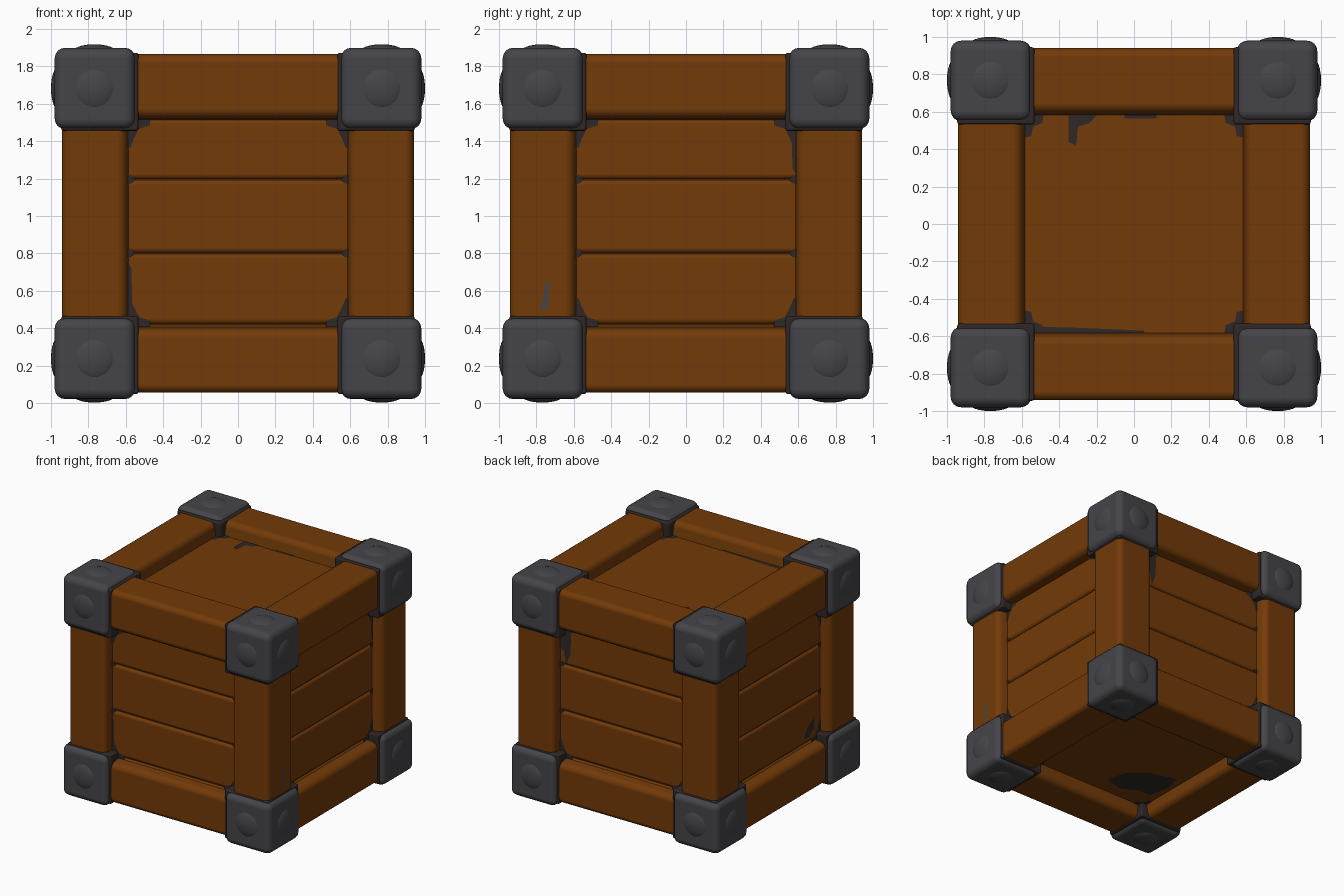
import bpy, bmesh, math
from mathutils import Vector

if "Cube" in bpy.data.objects:
    bpy.data.objects.remove(bpy.data.objects["Cube"])

ZC = 0.96            # height of the crate's centre
D, H = 0.85, 0.79    # panel distance from the centre: sides, top/bottom


def material(name, rgb):
    m = bpy.data.materials.new(name)
    m.diffuse_color = (*rgb, 1)
    m.use_nodes = True
    m.node_tree.nodes["Principled BSDF"].inputs["Base Color"].default_value = m.diffuse_color
    return m


WOOD = material("brown wood", (0.170, 0.043, 0.0025))
METAL = material("grey metal", (0.060, 0.058, 0.066))
DARK = material("dark stain", (0.028, 0.020, 0.020))


def finish(name, bm, mat, smooth=True):
    me = bpy.data.meshes.new(name)
    bm.to_mesh(me)
    bm.free()
    me.materials.append(mat)
    for p in me.polygons:
        p.use_smooth = smooth
    ob = bpy.data.objects.new(name, me)
    bpy.context.collection.objects.link(ob)
    return ob


def box(name, centre, size, bevel, mat, splay=0.0, along=None):
    """Rounded box; splay slants a beam's two inner sides towards the panels."""
    bm = bmesh.new()
    bmesh.ops.create_cube(bm, size=1)
    bmesh.ops.scale(bm, vec=size, verts=bm.verts)
    if splay:
        cross = [a for a in range(3) if a != along]
        inward = [-1 if (centre[a] - (ZC if a == 2 else 0)) > 0 else 1 for a in range(3)]
        for v in bm.verts:
            if all(v.co[a] * inward[a] > 0 for a in cross):
                for a in cross:
                    v.co[a] += inward[a] * splay
    bmesh.ops.translate(bm, vec=centre, verts=bm.verts)
    ob = finish(name, bm, mat, bevel > 0)
    if bevel:
        b = ob.modifiers.new("rounded edges", 'BEVEL')
        b.width, b.segments, b.harden_normals = bevel, 4, True
    return ob


def on_face(face, u, v, lift=0.0):
    """Point on a panel: u across, v up (height on the sides, y on top/bottom)."""
    d, h = D + lift, H + lift
    return Vector({"front": (u, -d, v), "right": (d, u, v), "back": (-u, d, v),
                   "left": (-d, -u, v), "top": (u, v, ZC + h),
                   "bottom": (u, v, ZC - h)}[face])


def stain(face, pts, lift=0.004, mat=DARK):
    """Flat irregular patch lying on a face."""
    bm = bmesh.new()
    f = bm.faces.new([bm.verts.new(on_face(face, u, v, lift)) for u, v in pts])
    f.normal_update()
    out = on_face(face, 0, 0, 1) - on_face(face, 0, 0, 0)
    if f.normal.dot(out) < 0:
        f.normal_flip()
    bmesh.ops.triangulate(bm, faces=bm.faces[:])
    finish("stain_" + face, bm, mat, False)


# Inner core: top and bottom panels, and the bottoms of the plank grooves
box("core", (0, 0, ZC), (2 * D - .036, 2 * D - .036, 2 * H), 0, WOOD)

# Horizontal planks on the four sides
bounds = [0.2, 0.42, 0.80, 1.195, 1.52]
for z0, z1 in zip(bounds, bounds[1:]):
    box("planks", (0, 0, (z0 + z1) / 2), (2 * D, 2 * D, z1 - z0), 0.03, WOOD)

# Twelve frame beams
for a in (-1, 1):
    for b in (-1, 1):
        box("upright_beam", (a * .77, b * .77, ZC), (.34, .34, 1.5), 0.045, WOOD, .06, 2)
        box("cross_beam", (0, a * .77, ZC + b * .737), (1.5, .34, .336), 0.045, WOOD, .06, 0)
        box("side_beam", (a * .77, 0, ZC + b * .737), (.34, 1.5, .336), 0.045, WOOD, .06, 1)

# Metal corners with dark sleeves and low domed rivets
for sx in (-1, 1):
    for sy in (-1, 1):
        for sz in (-1, 1):
            box("corner_cap", (sx * .765, sy * .765, ZC + sz * .722),
                (.43, .43, .434), 0.055, METAL)
            box("corner_grime", (sx * .739, sy * .739, ZC + sz * .704),
                (.412, .412, .417), 0.012, DARK)
            for axis in range(3):
                s = (sx, sy, sz)[axis]
                c = Vector((sx * .768, sy * .768, ZC + sz * .722))
                c[axis] = ZC + s * .913 if axis == 2 else s * .955
                r = Vector((0.12, 0.12, 0.12))
                r[axis] = 0.045
                bm = bmesh.new()
                bmesh.ops.create_uvsphere(bm, u_segments=24, v_segments=16, radius=1)
                bmesh.ops.scale(bm, vec=r, verts=bm.verts)
                bmesh.ops.translate(bm, vec=c, verts=bm.verts)
                finish("rivet", bm, METAL)

# Grime in the panel corners and at the ends of the plank grooves
for face in ("front", "right", "back", "left"):
    for s in (-1, 1):
        for z, k in ((0.41, 1), (1.515, -1)):
            stain(face, [(s * .61, z), (s * .47, z), (s * .47, z + k * .03), (s * .53, z + k * .05),
                         (s * .56, z + k * .11), (s * .575, z + k * .15), (s * .61, z + k * .16)])
        for z in (0.80, 1.195):
            stain(face, [(s * .61, z - .035), (s * .57, z - .02), (s * .55, z),
                         (s * .57, z + .02), (s * .61, z + .035)])
for face in ("top", "bottom"):
    for s in (-1, 1):
        for t in (-1, 1):
            stain(face, [(s * .6, t * .6), (s * .48, t * .6), (s * .49, t * .54),
                         (s * .54, t * .52), (s * .55, t * .47), (s * .6, t * .46)])

# Individual larger patches
stain("front", [(-.61, .5), (-.565, .5), (-.57, .72), (-.61, .8)], 0.005)
stain("right", [(.61, 1.2), (.57, 1.25), (.565, 1.4), (.54, 1.5), (.61, 1.52)], 0.005)
stain("back", [(-.6, 1.5), (-.48, 1.5), (-.49, 1.3), (-.53, 1.2), (-.55, 1.32), (-.6, 1.35)], 0.005)
stain("left", [(.36, .48), (.42, .47), (.5, .52), (.5, .61), (.42, .56)], 0.005)
stain("top", [(-.35, .58), (-.2, .58), (-.24, .54), (-.3, .52), (-.31, .42), (-.35, .44)], 0.005)
stain("top", [(-.05, .59), (.12, .59), (.12, .565), (-.05, .565)], 0.005)
stain("top", [(-.6, -.6), (.07, -.6), (.05, -.57), (-.3, -.555), (-.5, -.55)], 0.005)
stain("bottom", [(-.25, -.47), (-.07, -.43), (-.12, -.25), (-.28, -.12), (-.5, -.06),
                 (-.54, -.2), (-.5, -.4), (-.38, -.4)], 0.005)
# Chipped metal-grey scrape on the front right upright
stain("right", [(-.78, .5), (-.74, .5), (-.73, .65), (-.75, .65), (-.76, .58)], 0.943 - D, METAL)
